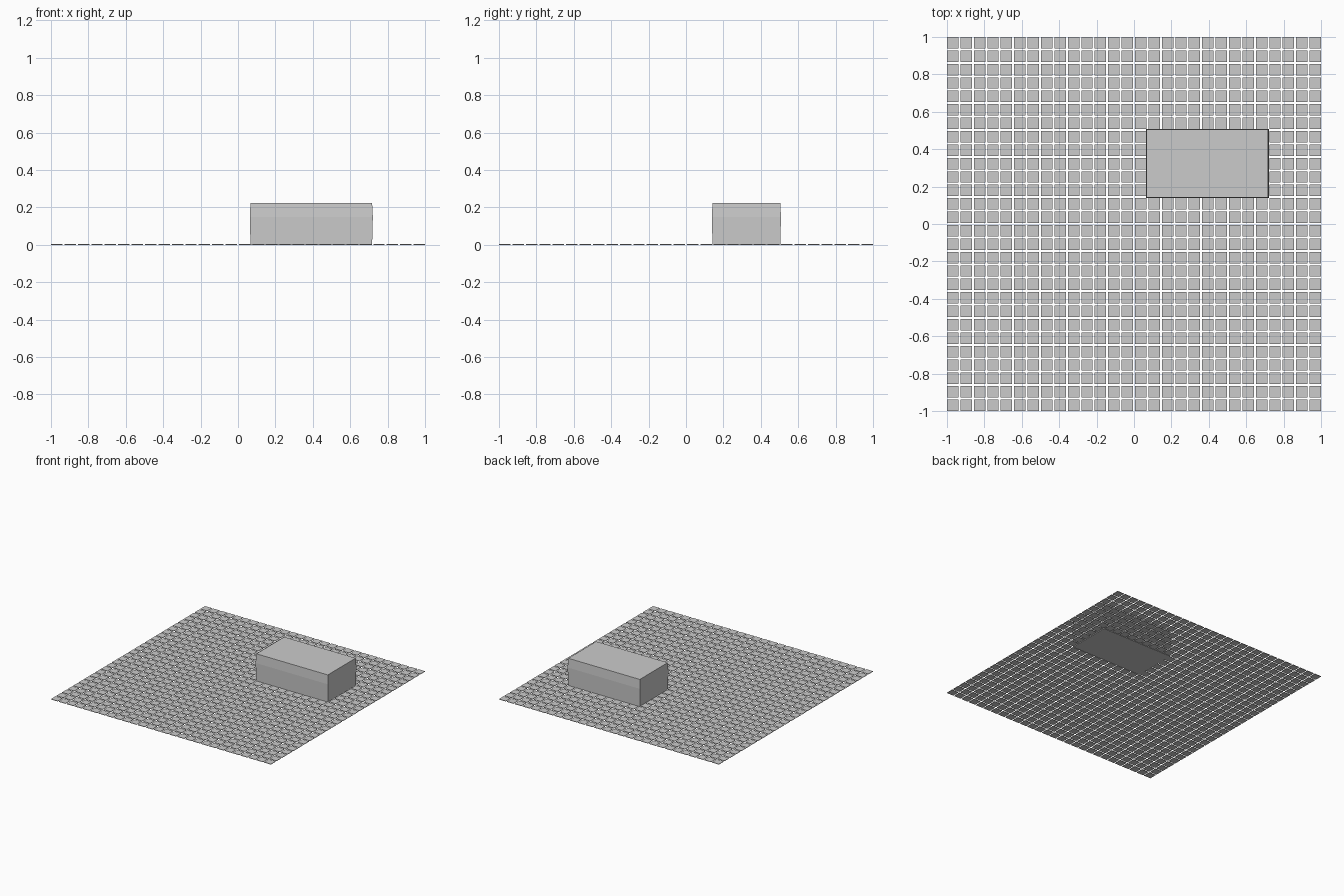
import bpy, bmesh

if "Cube" in bpy.data.objects:
    bpy.data.objects.remove(bpy.data.objects["Cube"])


def make_object(name, bm):
    bmesh.ops.recalc_face_normals(bm, faces=bm.faces)
    me = bpy.data.meshes.new(name)
    bm.to_mesh(me)
    bm.free()
    ob = bpy.data.objects.new(name, me)
    bpy.context.collection.objects.link(ob)
    return ob


# Floor: one thin tile repeated in a square grid with narrow gaps
COUNT, GAP, THICK = 28, 0.0105, 0.004
PITCH = (2 + GAP) / COUNT
SIZE = PITCH - GAP
bm = bmesh.new()
bmesh.ops.create_cube(bm, size=1)
for v in bm.verts:
    v.co = ((v.co.x + 0.5) * SIZE - 1, (v.co.y + 0.5) * SIZE - 1, (v.co.z + 0.5) * THICK)
floor = make_object("floor_tiles", bm)
for step in ((PITCH, 0, 0), (0, PITCH, 0)):
    arr = floor.modifiers.new("grid", 'ARRAY')
    arr.count = COUNT
    arr.use_relative_offset = False
    arr.use_constant_offset = True
    arr.constant_offset_displace = step

# Block: rectangular rings, very slightly widest at the seam two thirds up
X0, X1, Y0, Y1 = 0.063, 0.721, 0.138, 0.508
bm = bmesh.new()
rings = []
for z, inset in ((0, 0.004), (0.15, 0), (0.225, 0.004)):
    a, b, c, d = X0 + inset, X1 - inset, Y0 + inset, Y1 - inset
    rings.append([bm.verts.new((x, y, z)) for x, y in ((a, c), (b, c), (b, d), (a, d))])
for low, high in zip(rings, rings[1:]):
    for i in range(4):
        j = (i + 1) % 4
        bm.faces.new((low[i], low[j], high[j], high[i]))
bm.faces.new(rings[0][::-1])
bm.faces.new(rings[-1])
make_object("block", bm)
